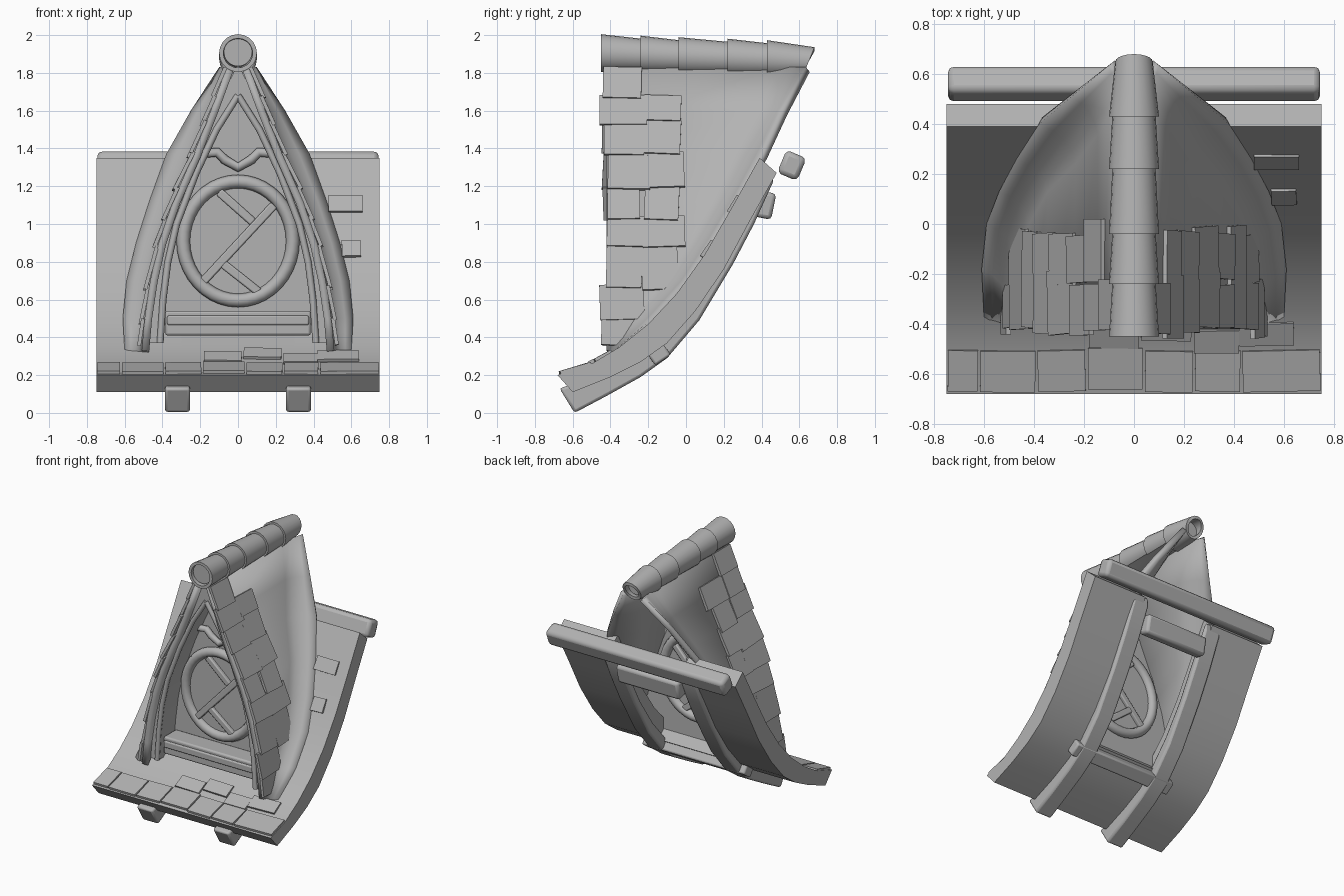
import bpy, bmesh, math, random
from mathutils import Matrix, Vector

random.seed(4)
if "Cube" in bpy.data.objects:
    bpy.data.objects.remove(bpy.data.objects["Cube"], do_unlink=True)

grey = bpy.data.materials.new("plain_grey")
grey.use_nodes = True
grey.diffuse_color = (0.45, 0.45, 0.45, 1)
grey.node_tree.nodes["Principled BSDF"].inputs["Base Color"].default_value = (0.45, 0.45, 0.45, 1)


def finish(name, bm, bevel=0.0, recalc=True, smooth=True):
    if recalc:
        bmesh.ops.recalc_face_normals(bm, faces=bm.faces)
    mesh = bpy.data.meshes.new(name)
    bm.to_mesh(mesh)
    bm.free()
    mesh.materials.append(grey)
    ob = bpy.data.objects.new(name, mesh)
    bpy.context.scene.collection.objects.link(ob)
    if bevel:
        mod = ob.modifiers.new("bevel", "BEVEL")
        mod.width, mod.segments, mod.limit_method = bevel, 2, "ANGLE"
    if smooth:
        bpy.ops.object.select_all(action="DESELECT")
        ob.select_set(True)
        bpy.context.view_layer.objects.active = ob
        bpy.ops.object.shade_smooth_by_angle(angle=math.radians(35))
    return ob


def prism(name, pts, axis, lo, hi, bevel=0.0):
    """Extrude a 2D outline along x (points are y, z) or y (points are x, z)."""
    bm = bmesh.new()
    place = (lambda p, t: (t, *p)) if axis == "x" else (lambda p, t: (p[0], t, p[1]))
    a = [bm.verts.new(place(p, lo)) for p in pts]
    b = [bm.verts.new(place(p, hi)) for p in pts]
    bm.faces.new(a)
    bm.faces.new(b[::-1])
    for i in range(len(pts)):
        j = (i + 1) % len(pts)
        bm.faces.new((a[i], a[j], b[j], b[i]))
    return finish(name, bm, bevel)


def box(name, centre, size, rot=None, bevel=0.0):
    bm = bmesh.new()
    m = Matrix.Translation(centre) @ (rot or Matrix()) @ Matrix.Diagonal((*size, 1))
    bmesh.ops.create_cube(bm, size=1, matrix=m)
    return finish(name, bm, bevel, smooth=bevel > 0)


def sweep(name, pts, radius, closed=False):
    cu = bpy.data.curves.new(name, "CURVE")
    cu.dimensions, cu.bevel_depth, cu.bevel_resolution = "3D", radius, 2
    cu.use_fill_caps = True
    sp = cu.splines.new("POLY")
    sp.points.add(len(pts) - 1)
    for p, q in zip(sp.points, pts):
        p.co = (*q, 1)
    sp.use_cyclic_u = closed
    cu.materials.append(grey)
    ob = bpy.data.objects.new(name, cu)
    bpy.context.scene.collection.objects.link(ob)
    return ob


def interp(table, key, col):
    for a, b in zip(table, table[1:]):
        if key <= b[0]:
            break
    t = (key - a[0]) / (b[0] - a[0])
    return a[col] + (b[col] - a[col]) * t


# Main curved roof: two wide sides and a lower middle, open behind the dormer
top = [(-.68, .2), (-.5, .26), (-.35, .35), (-.2, .47), (-.05, .63), (.1, .84), (.25, 1.1), (.39, 1.35)]
under = [(-.6, .11), (-.4, .19), (-.24, .27), (-.1, .37), (.05, .54), (.2, .76), (.34, 1.02), (.48, 1.27)]
prism("roof_left", top + under[::-1], "x", .3, .75)
prism("roof_right", top + under[::-1], "x", -.75, -.3)
prism("roof_front", top[:4] + under[:4][::-1], "x", -.3, .3)

# Rafters, cross ties and the rear beam
low = [(-.59, .0), (-.42, .09), (-.24, .19), (-.1, .29), (.07, .49), (.25, .79), (.36, 1.0), (.46, 1.22)]
raf_top = [(-.67, .13)] + [(y - .02, z + .02) for y, z in under[1:]]
for side, x in (("left", .32), ("right", -.32)):
    prism("rafter_" + side, raf_top + low[::-1], "x", x - .067, x + .067, .015)
box("lower_tie", (0, -.15, .32), (.86, .1, .1), Matrix.Rotation(.6, 4, "X"), .012)
box("upper_tie", (0, .42, 1.1), (.52, .09, .14), Matrix.Rotation(-.2, 4, "X"), .02)
box("rear_beam", (0, .56, 1.31), (1.49, .115, .13), Matrix.Rotation(-.4, 4, "X"), .025)

# Dormer roof: height, front half width, flare start, flared half width, flared depth
rows = [(.33, .51, -.41, .60, -.38), (.5, .495, -.32, .61, -.18), (.7, .465, -.14, .59, 0),
        (.9, .42, 0, .54, .13), (1.12, .345, .13, .47, .26), (1.37, .235, .24, .38, .40),
        (1.6, .145, .36, .25, .51), (1.83, .06, .45, .10, .635)]
bm = bmesh.new()
grid = []
for z, xf, ys, xb, yb in rows:
    line = [(xf, -.42), (xf, ys)]
    cx, cy = xf + .02, ys + (yb - ys) * .7
    for t in (.25, .5, .75, 1):
        u, v, w = (1 - t) ** 2, 2 * t * (1 - t), t * t
        line.append((u * xf + v * cx + w * xb, u * ys + v * cy + w * yb))
    grid.append([bm.verts.new((x, y, z)) for x, y in line])
for a, b in zip(grid, grid[1:]):
    for i in range(len(a) - 1):
        bm.faces.new((a[i], a[i + 1], b[i + 1], b[i]))
shell = finish("dormer_roof", bm, recalc=False)
thick = shell.modifiers.new("thickness", "SOLIDIFY")
thick.thickness, thick.offset = .04, -1
shell.modifiers.new("mirror", "MIRROR")

# Dormer shingles, two ragged columns near the front on each side
levels = [.36, .48, .66, .87, 1.02, 1.18, 1.36, 1.53, 1.66, 1.83]
for side in (1, -1):
    for k, (z0, z1) in enumerate(zip(levels, levels[1:])):
        for c in range(2):
            y0, y1 = ((-.44, -.22), (-.225, -.02))[c]
            if c and (k < 2 or k > 7):
                continue
            y0 += random.uniform(-.02, .03)
            y1 += random.uniform(-.03, .04)
            za, zb = z0 + random.uniform(-.015, .015), z1 + .02
            zb = min(zb, 1.83)
            p, q = (Vector((interp(rows, h, 1), 0, h)) for h in (za, zb))
            d = q - p
            tilt = math.atan2(d.x, d.z) - .06
            mid = (p + q) / 2 + Vector((.012, (y0 + y1) / 2, 0))
            mid.x *= side
            rot = Matrix.Rotation(side * tilt, 4, "Y") @ Matrix.Rotation(random.uniform(-.05, .05), 4, "X")
            box("dormer_shingle", mid, (.02, y1 - y0, d.length), rot)

# Shingles along the eave and a few scattered higher up
def roof_shingle(x, y, w, length):
    za, zb = interp(top, y, 1), interp(top, y + length, 1)
    rot = Matrix.Rotation(math.atan2(zb - za, length) - .04, 4, "X") @ Matrix.Rotation(random.uniform(-.03, .03), 4, "Z")
    box("roof_shingle", (x, y + length / 2, (za + zb) / 2 + .005), (w, length, .018), rot)

edges = [-.75, -.62, -.39, -.19, .04, .24, .43, .75]
for a, b in zip(edges, edges[1:]):
    roof_shingle((a + b) / 2, -.675 + random.uniform(0, .015), b - a - .01, .17)
for x, y, w in ((-.08, -.5, .2), (.13, -.47, .2), (.53, -.49, .22), (.33, -.52, .18), (.6, .06, .1), (.57, .2, .18)):
    roof_shingle(x, y, w, .1)

# Ridge pole and overlapping tapered ridge tiles
def ridge_tube(name, y0, y1, r0, r1, z0, z1, slant=0.0, wall=0.0):
    bm = bmesh.new()
    n = 20
    rings = []
    loops = [(y0, r0, z0), (y1, r1, z1)]
    if wall:
        loops += [(y1, r1 - wall, z1), (y0, r0 - wall, z0)]
    for y, r, z in loops:
        ring = []
        for i in range(n):
            a = math.tau * i / n
            lean = slant * math.sin(a) if y == y1 else 0
            ring.append(bm.verts.new((r * math.cos(a), y + lean, z + r * math.sin(a))))
        rings.append(ring)
    pairs = list(zip(rings, rings[1:])) + ([(rings[-1], rings[0])] if wall else [])
    for a, b in pairs:
        for i in range(n):
            j = (i + 1) % n
            bm.faces.new((a[i], a[j], b[j], b[i]))
    if not wall:
        bm.faces.new(rings[0])
        bm.faces.new(rings[1])
    return finish(name, bm)

ridge_tube("ridge_pole", -.43, .6, .075, .065, 1.91, 1.88)
cuts = [-.45, -.24, -.04, .22, .43, .65]
for i, (a, b) in enumerate(zip(cuts, cuts[1:])):
    last = i == len(cuts) - 2
    h = 1.905 - i * .008
    ridge_tube("ridge_tile", a, b if last else b + .03, .1, .075 if last else .085, h, h - .012,
               .03 if last else 0, .022)

# Front wall and the pointed arch trim
prism("front_wall", [(r[1] - .03, r[0]) for r in rows] + [(-r[1] + .03, r[0]) for r in rows[::-1]],
      "y", -.2, -.16)
inner = [(.4, .37), (.385, .6), (.36, .8), (.315, 1.0), (.215, 1.27), (.11, 1.5), (0, 1.68)]
outer = [(.485, .37), (.465, .6), (.43, .8), (.38, 1.0), (.265, 1.27), (.17, 1.5), (0, 1.85)]
for name, s in (("arch_left", 1), ("arch_right", -1)):
    prism(name, [(s * x, z) for x, z in outer + inner[::-1]], "y", -.38, -.18)
    sweep(name + "_bead", [(s * x * 1.03, -.38, z) for x, z in inner], .018)

# Window sill
box("window_sill", (0, -.27, .475), (.77, .15, .13), None, .012)
box("sill_ledge", (0, -.3, .49), (.75, .12, .05), None, .008)

# Round window: ring, pane and crossing bars
ring = [(.29 * math.cos(math.tau * i / 40), -.2, .91 + .315 * math.sin(math.tau * i / 40)) for i in range(40)]
for name, y in (("window_ring_front", -.21), ("window_ring_back", -.15)):
    sweep(name, [(x, y, z) for x, _, z in ring], .036, True)
prism("window_pane", [(x, z) for x, _, z in ring], "y", -.21, -.15)
for x0, z0, x1, z1 in ((-.19, .69, .19, 1.1), (-.1, 1.17, .08, 1.01), (-.08, .79, .11, .64)):
    length = math.hypot(x1 - x0, z1 - z0)
    box("window_bar", ((x0 + x1) / 2, -.18, (z0 + z1) / 2), (length, .11, .045),
        Matrix.Rotation(-math.atan2(z1 - z0, x1 - x0), 4, "Y"), .008)

# Wavy ornament above the window
wave = [(-.22, 1.37), (-.11, 1.38), (-.07, 1.34), (0, 1.3), (.07, 1.34), (.11, 1.38), (.22, 1.37)]
sweep("wavy_ornament", [(x, -.22, z) for x, z in wave], .025)
